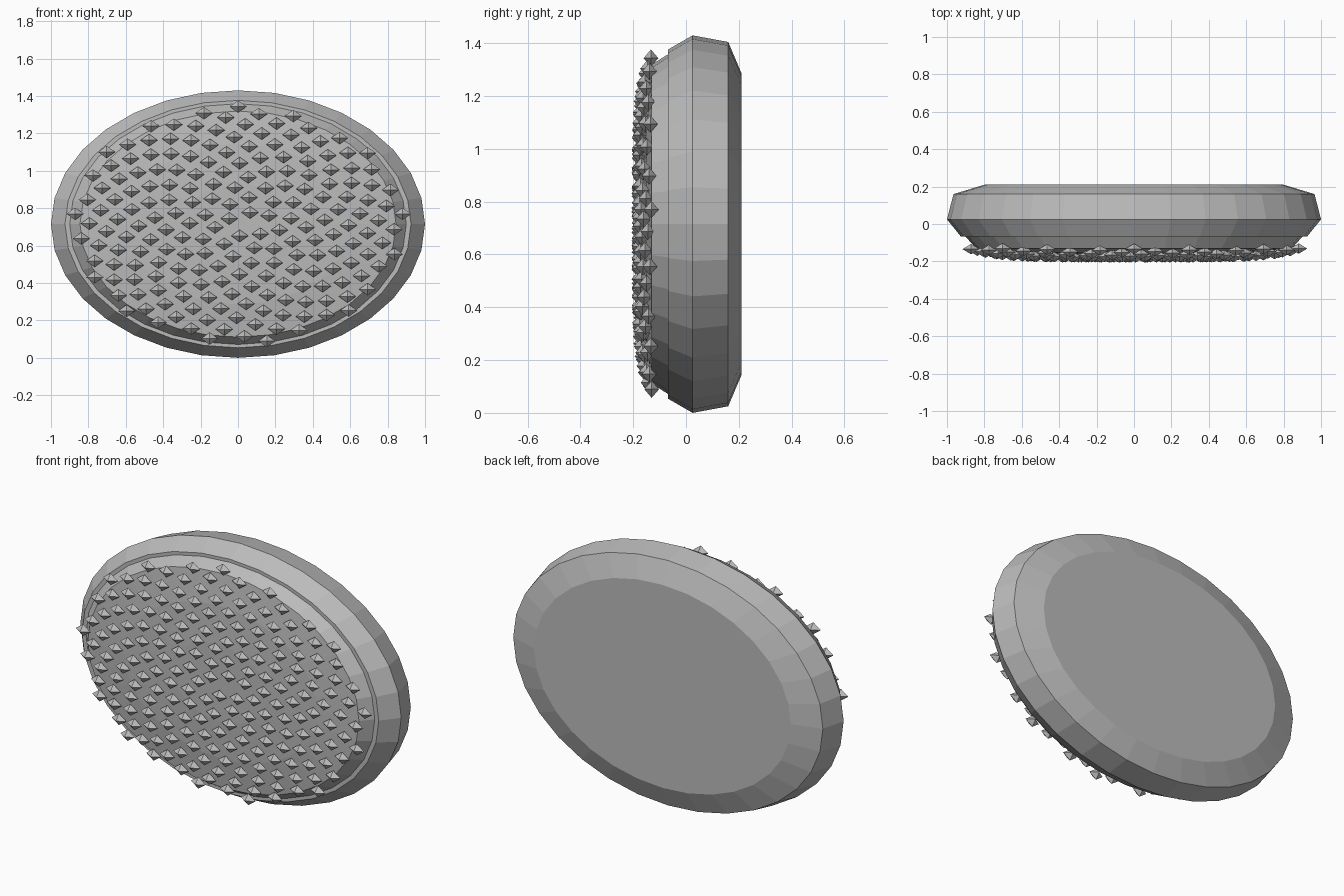
import bpy, bmesh, math
from mathutils import Matrix, Vector

if "Cube" in bpy.data.objects:
    bpy.data.objects.remove(bpy.data.objects["Cube"], do_unlink=True)

SQUASH = 0.715      # height of the oval relative to its width
SIDES = 32
STUDS = 201


def make_material(name, value):
    mat = bpy.data.materials.new(name)
    mat.use_nodes = True
    color = (value, value, value, 1)
    mat.diffuse_color = color
    mat.node_tree.nodes["Principled BSDF"].inputs["Base Color"].default_value = color
    return mat


def finish(bm, name, mat):
    bmesh.ops.recalc_face_normals(bm, faces=bm.faces)
    mesh = bpy.data.meshes.new(name)
    bm.to_mesh(mesh)
    bm.free()
    mesh.materials.append(mat)
    obj = bpy.data.objects.new(name, mesh)
    bpy.context.collection.objects.link(obj)
    return obj


def place(radius, angle, y):
    return Vector((radius * math.cos(angle), y,
                   SQUASH * (1 + radius * math.sin(angle))))


grey = make_material("plain grey", 0.5)

# Oval body: stepped profile of (radius, depth) from back to front
profile = [(0.80, 0.21), (0.965, 0.16), (1.0, 0.025), (0.925, -0.068),
           (0.90, -0.068), (0.845, -0.13), (0.6, -0.152), (0.3, -0.162)]
bm = bmesh.new()
rings = [[bm.verts.new(place(r, math.tau * i / SIDES, y)) for i in range(SIDES)]
         for r, y in profile]
for a, b in zip(rings, rings[1:]):
    for i in range(SIDES):
        j = (i + 1) % SIDES
        bm.faces.new((a[i], a[j], b[j], b[i]))
bm.faces.new(rings[0])
bm.faces.new(rings[-1])
finish(bm, "oval_body", grey)

# Front studs: eight-sided gems in a sunflower spiral over a shallow dome
golden = math.pi * (3 - math.sqrt(5))
bm = bmesh.new()
for k in range(STUDS):
    t = (STUDS - k) / STUDS
    radius = 0.888 * math.sqrt(t)
    angle = math.radians(280) - k * golden
    center = place(radius, angle, -0.178 + 0.048 * t ** 3)
    right, depth, up = Vector((0.046, 0, 0)), Vector((0, 0.028, 0)), Vector((0, 0, 0.033))
    ring = [bm.verts.new(center + d) for d in (right, up, -right, -up)]
    tips = [bm.verts.new(center + d) for d in (depth, -depth)]
    for tip in tips:
        for i in range(4):
            bm.faces.new((ring[i], ring[(i + 1) % 4], tip))
finish(bm, "front_studs", grey)
